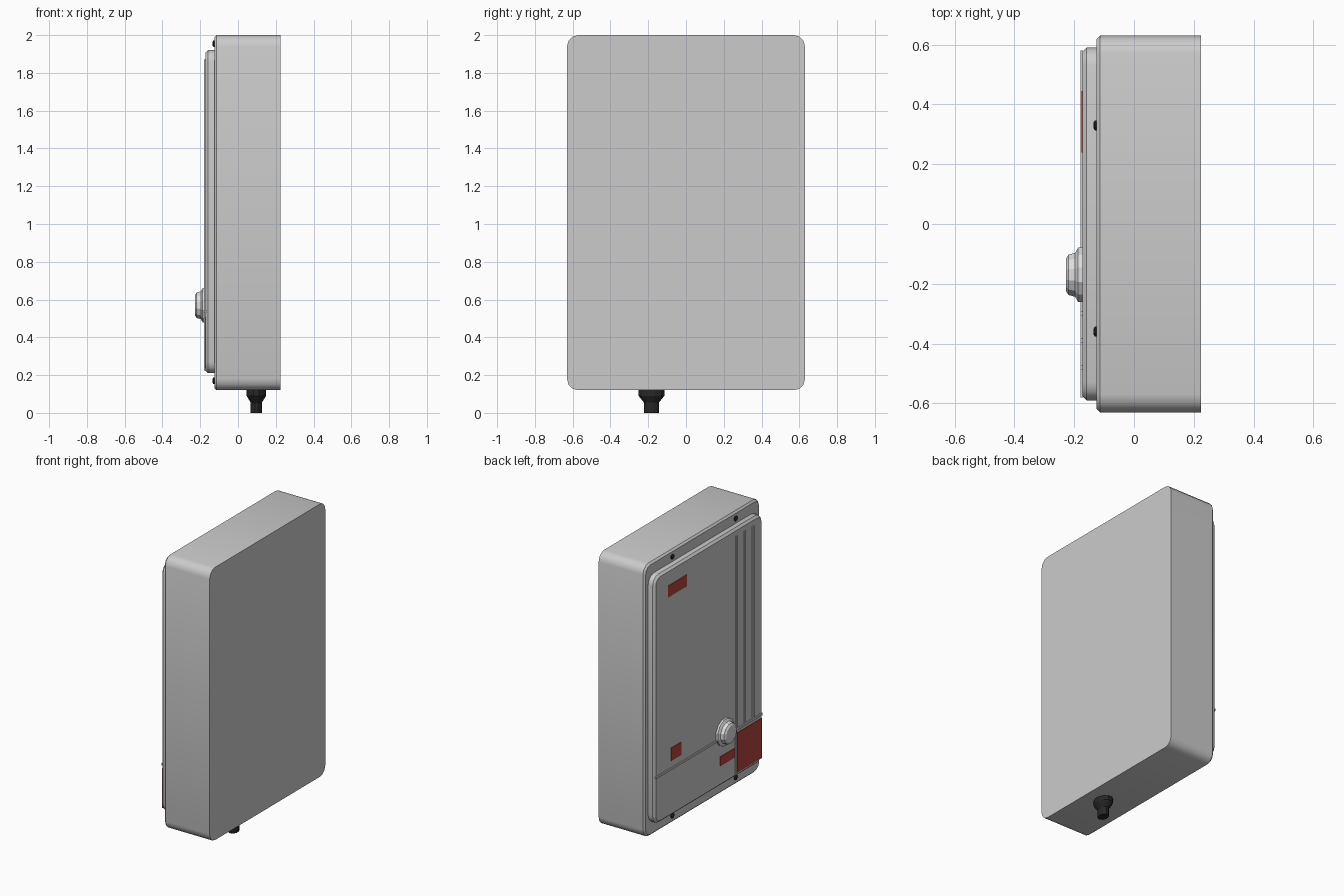
import bpy, bmesh, math
from mathutils import Matrix, Vector

cube = bpy.data.objects.get("Cube")
if cube:
    bpy.data.objects.remove(cube, do_unlink=True)


def material(name, rgb):
    m = bpy.data.materials.new(name)
    m.use_nodes = True
    m.diffuse_color = (*rgb, 1)
    m.node_tree.nodes["Principled BSDF"].inputs["Base Color"].default_value = (*rgb, 1)
    return m


GREY = material("light_grey", (0.6, 0.6, 0.6))
PALE = material("pale_grey", (0.72, 0.72, 0.72))
RED = material("label_red", (0.45, 0.06, 0.05))
BLACK = material("rubber_black", (0.02, 0.02, 0.02))


def finish(name, bm, mat, smooth=None):
    bmesh.ops.recalc_face_normals(bm, faces=bm.faces)
    me = bpy.data.meshes.new(name)
    bm.to_mesh(me)
    bm.free()
    me.materials.append(mat)
    ob = bpy.data.objects.new(name, me)
    bpy.context.scene.collection.objects.link(ob)
    if smooth:
        bpy.ops.object.select_all(action="DESELECT")
        ob.select_set(True)
        bpy.context.view_layer.objects.active = ob
        bpy.ops.object.shade_smooth_by_angle(angle=math.radians(smooth))
    return ob


def slab(name, x, y, z, mat, corner=0, edge=0):
    """Box between the given ranges; round the corners along x, then the -x rim."""
    bm = bmesh.new()
    size = [r[1] - r[0] for r in (x, y, z)]
    mid = [(r[0] + r[1]) / 2 for r in (x, y, z)]
    bmesh.ops.create_cube(bm, size=1, matrix=Matrix.Translation(mid) @ Matrix.Diagonal((*size, 1)))
    if corner:
        along = [e for e in bm.edges if abs(e.verts[0].co.x - e.verts[1].co.x) > size[0] / 2]
        bmesh.ops.bevel(bm, geom=along, offset=corner, segments=3, profile=0.5, affect="EDGES")
    if edge:
        rim = [e for e in bm.edges if all(v.co.x < x[0] + 1e-4 for v in e.verts)]
        bmesh.ops.bevel(bm, geom=rim, offset=edge, segments=1, affect="EDGES")
    return finish(name, bm, mat, 35 if corner else None)


def turned(name, profile, base, axis, sides, mat, stretch=1):
    """Closed lathe of (height, radius) rings along an axis from a base point."""
    bm = bmesh.new()
    rot = Vector((0, 0, 1)).rotation_difference(Vector(axis)).to_matrix()
    rings = []
    for h, r in profile:
        ring = []
        for i in range(sides):
            a = math.tau * (i + 0.5) / sides
            p = Vector((r * math.cos(a), r * stretch * math.sin(a), h))
            ring.append(bm.verts.new(rot @ p + Vector(base)))
        rings.append(ring)
    for lo, hi in zip(rings, rings[1:]):
        for i in range(sides):
            j = (i + 1) % sides
            bm.faces.new((lo[i], lo[j], hi[j], hi[i]))
    bm.faces.new(rings[0])
    bm.faces.new(rings[-1])
    return finish(name, bm, mat)


# Cabinet and raised door
slab("cabinet_body", (-0.125, 0.225), (-0.63, 0.63), (0.12, 2), GREY, 0.06, 0.012)
FACE = -0.173
slab("door_panel", (FACE, -0.12), (-0.59, 0.59), (0.21, 1.92), GREY, 0.06, 0.014)

# Raised trim on the door
TRIM = (FACE - 0.006, FACE + 0.003)
slab("cross_trim", TRIM, (-0.58, 0.58), (0.53, 0.545), GREY)
for i, y in enumerate((-0.30, -0.39, -0.48)):
    slab(f"door_rib_{i + 1}", TRIM, (y - 0.008, y + 0.008), (0.545, 1.87), GREY)
slab("label_frame_side", TRIM, (-0.298, -0.284), (0.225, 0.53), GREY)

# Red labels
labels = {
    "upper_label": ((0.24, 0.445), (1.73, 1.81)),
    "lower_label": ((0.30, 0.41), (0.59, 0.68)),
    "knob_label": ((-0.28, -0.125), (0.35, 0.415)),
    "large_label": ((-0.575, -0.31), (0.235, 0.51)),
}
for name, (y, z) in labels.items():
    slab(name, (FACE - 0.003, FACE + 0.002), y, z, RED)

# Door knob
turned("door_knob", [(0, 0.094), (0.014, 0.094), (0.024, 0.076), (0.046, 0.070), (0.055, 0.056)],
       (FACE, -0.17, 0.57), (-1, 0, 0), 12, PALE)

# Screws on the cabinet rim
for y in (0.33, -0.36):
    for z in (0.17, 1.955):
        turned("rim_screw", [(0, 0.018), (0.007, 0.018), (0.011, 0.011)],
               (-0.124, y, z), (-1, 0, 0), 8, BLACK)

# Cable gland under the cabinet
turned("cable_gland", [(0, 0.031), (0.055, 0.031), (0.09, 0.053), (0.125, 0.053)],
       (0.097, -0.183, 0), (0, 0, 1), 12, BLACK, 1.33)
